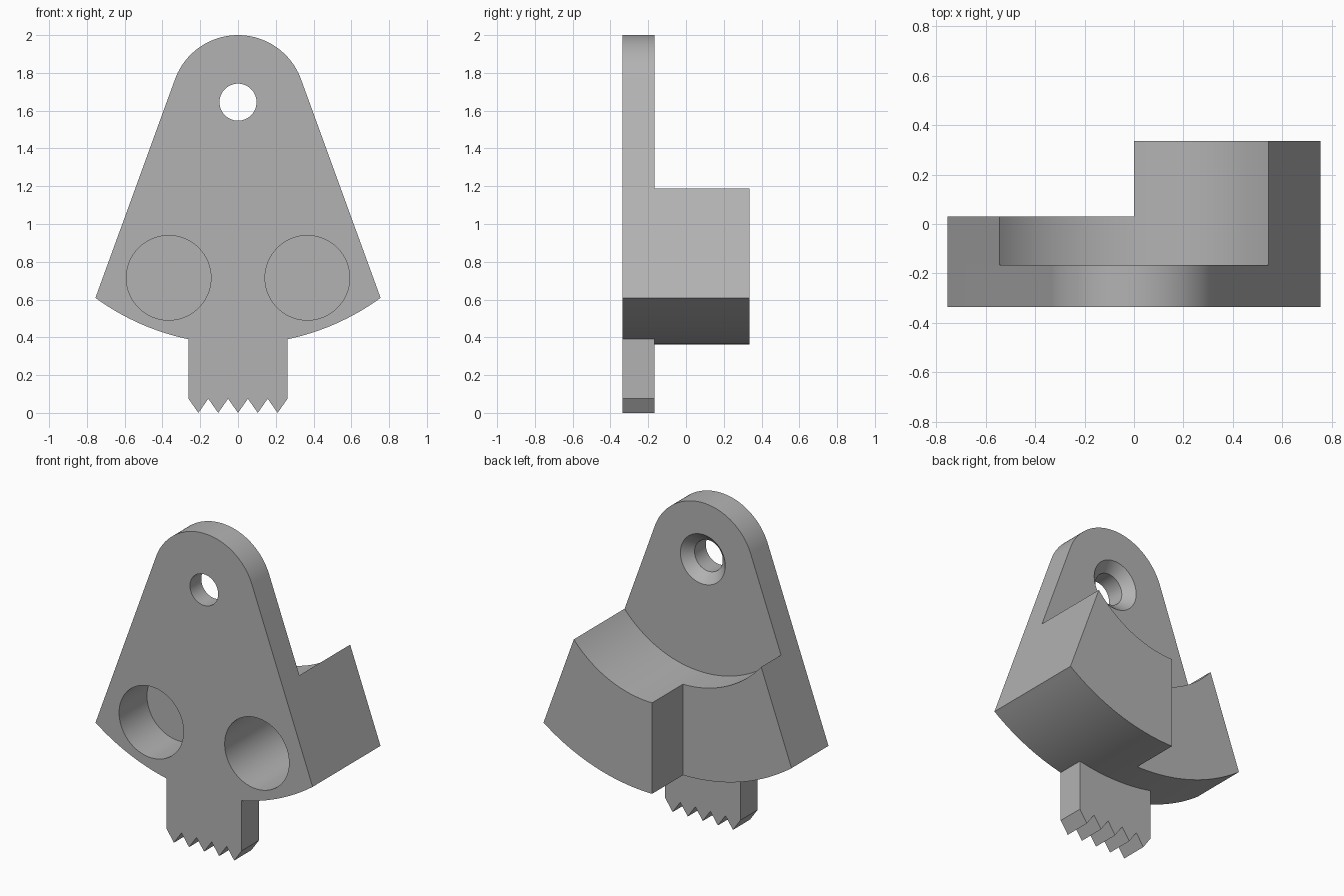
import bpy
import bmesh
from math import sin, cos, acos, radians, pi

if "Cube" in bpy.data.objects:
    bpy.data.objects.remove(bpy.data.objects["Cube"])

# Shared dimensions: every arc is centred on the hanging hole
HUB_Z, HUB_R = 1.645, 0.355
OUTER_R, INNER_R = 1.282, 0.71
FLANK = radians(20)
FRONT, PLATE_BACK, RIGHT_BACK, LEFT_BACK = -0.337, -0.167, 0.03, 0.337

grey = bpy.data.materials.new("plain grey")
grey.use_nodes = True
grey.diffuse_color = (0.45, 0.45, 0.45, 1)
grey.node_tree.nodes["Principled BSDF"].inputs["Base Color"].default_value = (0.45, 0.45, 0.45, 1)


def arc(r, start, end, steps):
    angles = [start + (end - start) * i / steps for i in range(steps + 1)]
    return [(r * cos(a), HUB_Z + r * sin(a)) for a in angles]


def flank_angle(r):
    """Direction where a circle of radius r meets the sloping flank."""
    return FLANK - acos(HUB_R / r)


def finish(name, bm):
    bmesh.ops.recalc_face_normals(bm, faces=bm.faces)
    mesh = bpy.data.meshes.new(name)
    bm.to_mesh(mesh)
    bm.free()
    mesh.materials.append(grey)
    ob = bpy.data.objects.new(name, mesh)
    bpy.context.collection.objects.link(ob)
    return ob


def prism(name, outline, y0, y1):
    bm = bmesh.new()
    face = bm.faces.new([bm.verts.new((x, y0, z)) for x, z in outline])
    ext = bmesh.ops.extrude_face_region(bm, geom=[face])
    verts = [v for v in ext["geom"] if isinstance(v, bmesh.types.BMVert)]
    bmesh.ops.translate(bm, verts=verts, vec=(0, y1 - y0, 0))
    return finish(name, bm)


def lathe(name, x, z, rings, steps=64):
    """Round solid along y from (y, radius) rings."""
    bm = bmesh.new()
    loops = [[bm.verts.new((x + r * cos(2 * pi * i / steps), y, z + r * sin(2 * pi * i / steps)))
              for i in range(steps)] for y, r in rings]
    for a, b in zip(loops, loops[1:]):
        for i in range(steps):
            j = (i + 1) % steps
            bm.faces.new((a[i], a[j], b[j], b[i]))
    bm.faces.new(loops[0])
    bm.faces.new(loops[-1])
    return finish(name, bm)


def combine(target, tool, operation):
    mod = target.modifiers.new(operation.lower(), "BOOLEAN")
    mod.operation, mod.solver, mod.object = operation, "EXACT", tool
    tool.hide_render = True
    bpy.context.view_layer.objects.active = target
    bpy.ops.object.modifier_apply(modifier=mod.name)
    bpy.data.objects.remove(tool)


# Hanging plate: round top, sloping flanks, curved bottom
low = flank_angle(OUTER_R)
body = prism("skull_hanger_body",
             arc(HUB_R, FLANK, pi - FLANK, 48) + arc(OUTER_R, -pi - low, low, 48),
             FRONT, PLATE_BACK)

# Jaw tab with a row of five pointed teeth
TAB, TEETH = 0.262, 5
step = TAB / TEETH
jaw = [(TAB, 0.5), (-TAB, 0.5)]
jaw += [(-TAB + i * step, 0 if i % 2 else 0.075) for i in range(2 * TEETH + 1)]
combine(body, prism("jaw", jaw, FRONT, PLATE_BACK), "UNION")

# Rear ring-sector blocks, the left one deeper
high = flank_angle(INNER_R)
sector = arc(INNER_R, high, -pi / 2, 24) + arc(OUTER_R, -pi / 2, low, 24)
mirrored = [(-x, z) for x, z in sector]
combine(body, prism("left_block", sector, PLATE_BACK, LEFT_BACK), "UNION")
combine(body, prism("right_block", mirrored, PLATE_BACK, RIGHT_BACK), "UNION")

# Blind eye sockets from the front
for x, floor in ((0.367, LEFT_BACK - 0.09), (-0.367, RIGHT_BACK - 0.09)):
    combine(body, lathe("socket", x, 0.715, [(FRONT - 0.1, 0.224), (floor, 0.224)]), "DIFFERENCE")

# Hanging hole, countersunk at the back
combine(body, lathe("screw_hole", 0, HUB_Z,
                    [(FRONT - 0.1, 0.098), (PLATE_BACK - 0.058, 0.098),
                     (PLATE_BACK, 0.156), (PLATE_BACK + 0.1, 0.256)]), "DIFFERENCE")

# Smooth curves, crisp edges
bpy.ops.object.select_all(action="DESELECT")
body.select_set(True)
bpy.context.view_layer.objects.active = body
bpy.ops.object.shade_smooth_by_angle(angle=radians(20))
